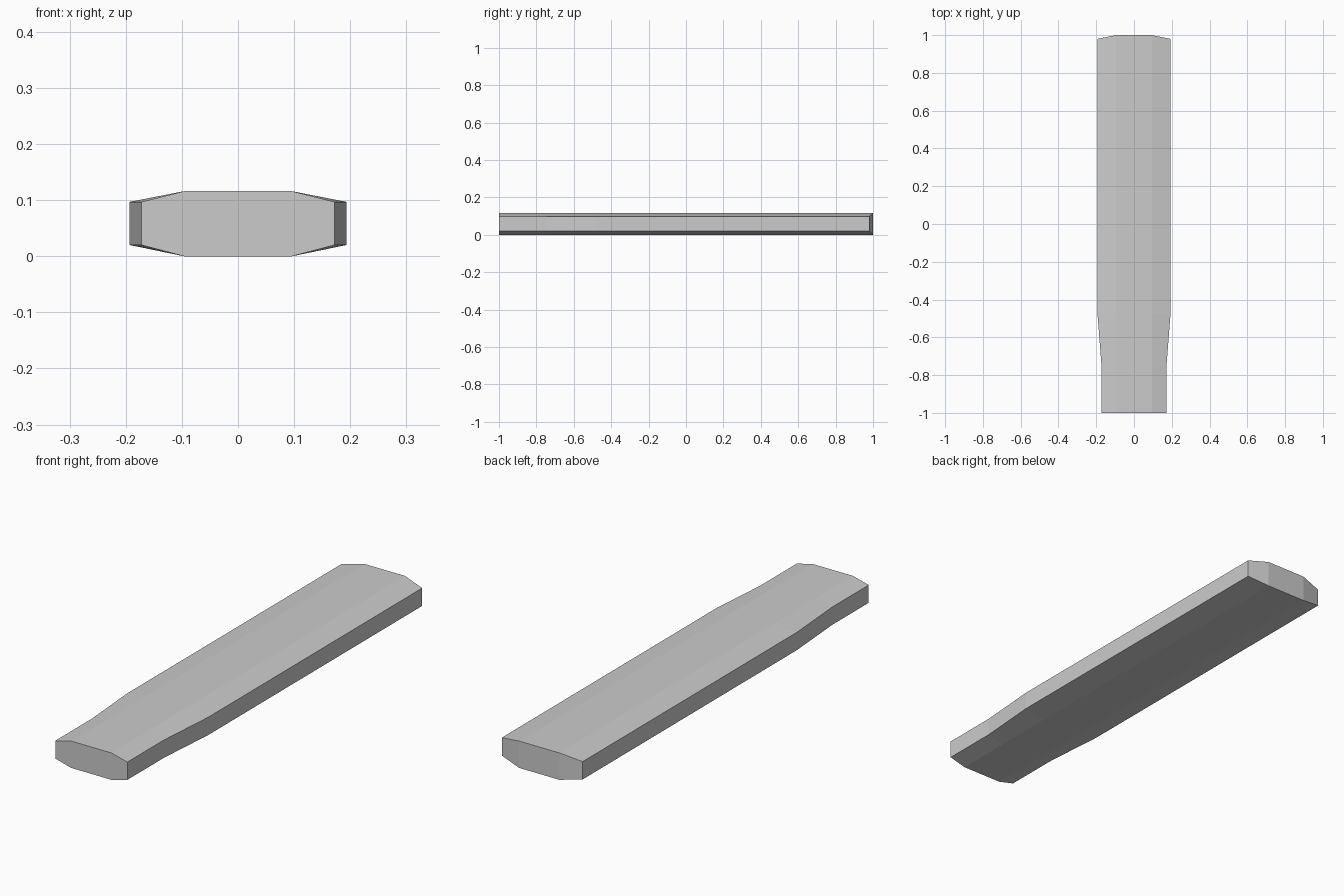
import bpy, bmesh

if "Cube" in bpy.data.objects:
    bpy.data.objects.remove(bpy.data.objects["Cube"])

INNER = 0.096           # half width of the flat top and bottom
HEIGHT = 0.116
LOW, HIGH = 0.02, 0.097  # side face limits

# stations along the length: (y at middle, y at sides, half width)
STATIONS = [(-1.0, -1.0, 0.172), (-0.75, -0.75, 0.172),
            (-0.48, -0.48, 0.193), (1.0, 0.98, 0.193)]


def ring(bm, y_mid, y_side, half):
    """Eight-sided cross-section with shallow chamfers."""
    pts = [(-INNER, y_mid, 0), (INNER, y_mid, 0),
           (half, y_side, LOW), (half, y_side, HIGH),
           (INNER, y_mid, HEIGHT), (-INNER, y_mid, HEIGHT),
           (-half, y_side, HIGH), (-half, y_side, LOW)]
    return [bm.verts.new(p) for p in pts]


bm = bmesh.new()
rings = [ring(bm, *s) for s in STATIONS]

# skin between the cross-sections
for a, b in zip(rings, rings[1:]):
    for i in range(8):
        j = (i + 1) % 8
        bm.faces.new((a[i], a[j], b[j], b[i]))

# flat front end
bm.faces.new(rings[0])

# back end: flat middle with two swept-back sides
e = rings[-1]
for idx in ((0, 1, 4, 5), (1, 2, 3, 4), (5, 6, 7, 0)):
    bm.faces.new([e[i] for i in idx])

bmesh.ops.recalc_face_normals(bm, faces=bm.faces)
mesh = bpy.data.meshes.new("tapered_bar")
bm.to_mesh(mesh)
bm.free()
bar = bpy.data.objects.new("tapered_bar", mesh)
bpy.context.collection.objects.link(bar)
